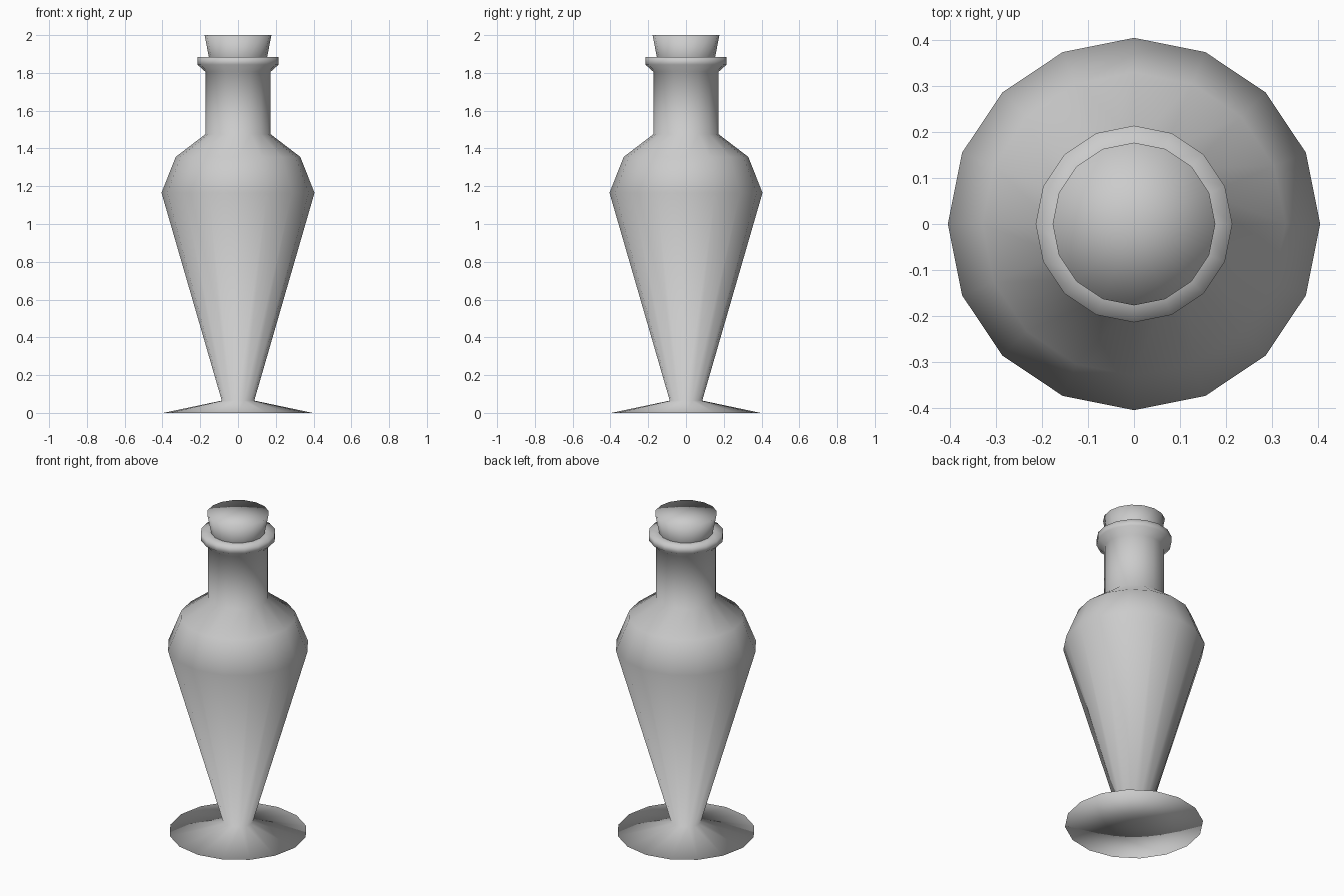
import bpy, bmesh, math

if "Cube" in bpy.data.objects:
    bpy.data.objects.remove(bpy.data.objects["Cube"])

SIDES = 16


def lathe(name, profile):
    """Revolve (radius, height) points about z; radius 0 gives a pole."""
    bm = bmesh.new()
    rings = []
    for r, z in profile:
        n = 1 if r == 0 else SIDES
        rings.append([bm.verts.new((r * math.cos(2 * math.pi * i / SIDES),
                                    r * math.sin(2 * math.pi * i / SIDES), z))
                      for i in range(n)])
    for a, b in zip(rings, rings[1:]):
        for i in range(SIDES):
            j = (i + 1) % SIDES
            loop = [a[i % len(a)], a[j % len(a)], b[j % len(b)], b[i % len(b)]]
            face = bm.faces.new(list(dict.fromkeys(loop)))
            face.smooth = True
    mesh = bpy.data.meshes.new(name)
    bm.to_mesh(mesh)
    bm.free()
    obj = bpy.data.objects.new(name, mesh)
    bpy.context.collection.objects.link(obj)
    return obj


# Bottle: flared foot, tapered body, shoulder, neck and lip
lathe("bottle", [
    (0, 0), (0.395, 0.0), (0.086, 0.065),
    (0.405, 1.165), (0.33, 1.355), (0.173, 1.475),
    (0.173, 1.806), (0.214, 1.843), (0.214, 1.883), (0.154, 1.883),
])

# Tapered stopper seated in the lip
lathe("stopper", [(0.154, 1.883), (0.177, 2.0), (0, 2.0)])
